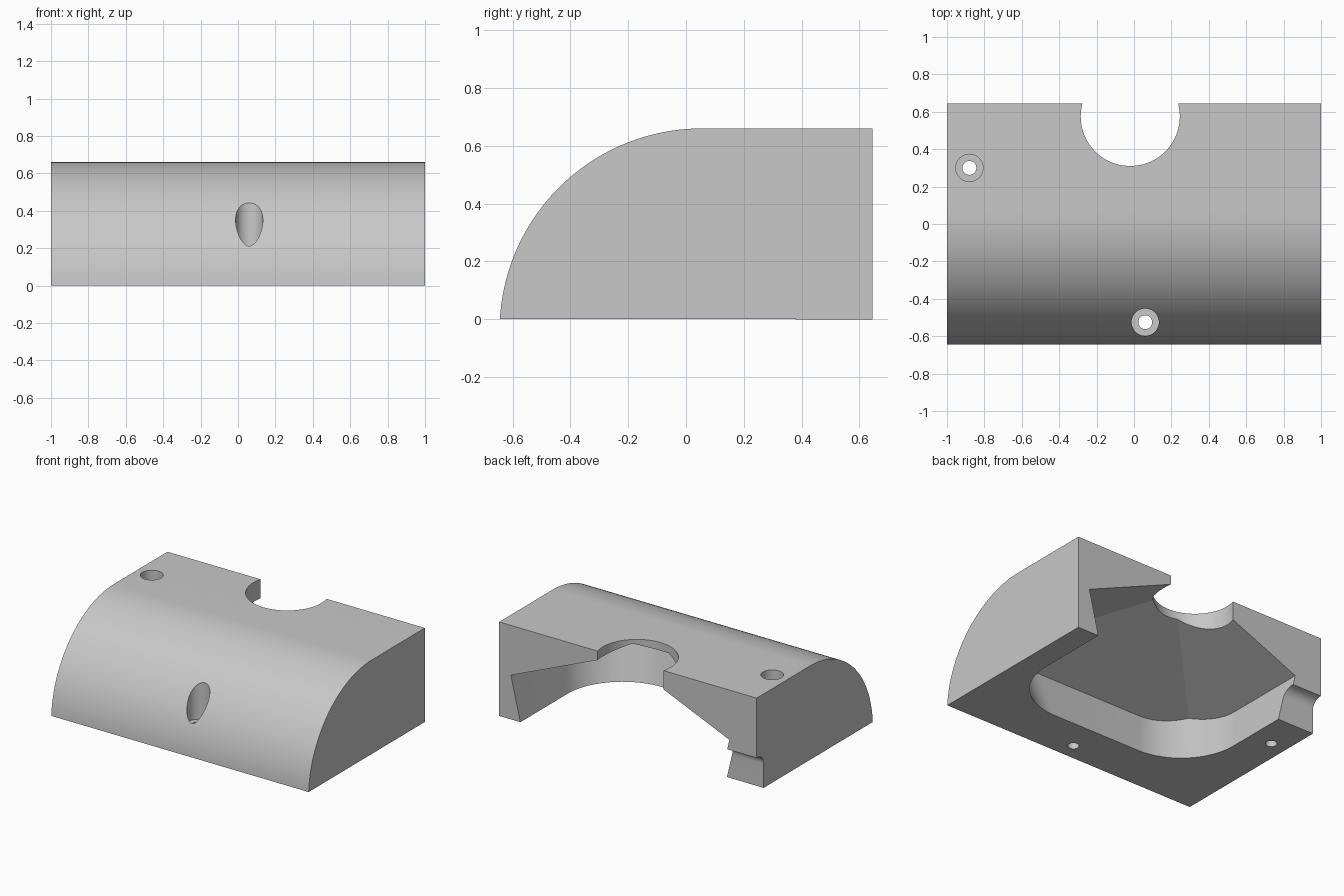
import bpy
import bmesh
from math import sin, cos, pi, radians

cube = bpy.data.objects.get("Cube")
if cube:
    bpy.data.objects.remove(cube, do_unlink=True)

grey = bpy.data.materials.new("plain_grey")
grey.use_nodes = True
grey.diffuse_color = (0.58, 0.58, 0.58, 1)
grey.node_tree.nodes["Principled BSDF"].inputs["Base Color"].default_value = (0.58, 0.58, 0.58, 1)


def arc(cx, cy, r, start, end, steps):
    """Points along a circular arc, angles in degrees."""
    angles = [radians(start + (end - start) * i / steps) for i in range(steps + 1)]
    return [(cx + r * cos(a), cy + r * sin(a)) for a in angles]


def loft(name, rings):
    """Closed solid through rings with equal point counts."""
    bm = bmesh.new()
    loops = [[bm.verts.new(p) for p in ring] for ring in rings]
    n = len(loops[0])
    for low, high in zip(loops, loops[1:]):
        for i in range(n):
            j = (i + 1) % n
            bm.faces.new((low[i], low[j], high[j], high[i]))
    bm.faces.new(loops[0][::-1])
    bm.faces.new(loops[-1])
    bmesh.ops.recalc_face_normals(bm, faces=bm.faces)
    mesh = bpy.data.meshes.new(name)
    bm.to_mesh(mesh)
    bm.free()
    mesh.materials.append(grey)
    obj = bpy.data.objects.new(name, mesh)
    bpy.context.collection.objects.link(obj)
    return obj


def along_x(name, profile, x0, x1):
    return loft(name, [[(x, y, z) for y, z in profile] for x in (x0, x1)])


def along_z(name, profile, z0, z1):
    return loft(name, [[(x, y, z) for x, y in profile] for z in (z0, z1)])


def circle(cx, cy, r, steps=64):
    return arc(cx, cy, r, 0, 360, steps)[:-1]


def combine(obj, tool, operation="DIFFERENCE"):
    """Apply a boolean and discard the helper solid."""
    tool.hide_render = True
    mod = obj.modifiers.new("cut", "BOOLEAN")
    mod.operation = operation
    mod.solver = "EXACT"
    mod.object = tool
    bpy.context.view_layer.update()
    graph = bpy.context.evaluated_depsgraph_get()
    result = bpy.data.meshes.new_from_object(obj.evaluated_get(graph))
    obj.modifiers.clear()
    obj.data = result
    bpy.data.objects.remove(tool, do_unlink=True)


# Block with a rounded front
BACK, TOP = 0.645, 0.66
front = arc(0.055, -0.04, 0.70, 90, 176.72, 56)
body = along_x("curved_housing", [(BACK, 0), (BACK, TOP)] + front, -1, 1)

# Hollow underside: flared walls with round corners under a hipped roof
CX, CY, R = 0.06, 0.47, 0.43


def rounded_square(half, z):
    k = half - R
    points = []
    for sx, sy, a in ((1, 1, 0), (-1, 1, 90), (-1, -1, 180), (1, -1, 270)):
        points += arc(CX + sx * k, CY + sy * k, R, a, a + 90, 20)
    return [(x, y, z) for x, y in points]


def square(half, z):
    return [(CX + sx * half, CY + sy * half, z)
            for sx, sy in ((1, 1), (-1, 1), (-1, -1), (1, -1))]


def wall_half(z):
    return 0.775 + 0.238 * z


def roof_half(z):
    return 0.85 - (z - 0.31) / 0.425


cavity = loft("cavity_cutter", [rounded_square(wall_half(z), z) for z in (-0.1, 0.8)])
roof = loft("roof_cutter", [square(roof_half(z), z) for z in (-0.2, 0.669)])
combine(cavity, roof, "INTERSECT")
combine(body, cavity)

# Round opening through the top at the back edge
combine(body, along_z("opening_cutter", circle(-0.02, 0.575, 0.265, 96), 0.3, 0.9))

# Counterbored screw holes
for x, y in ((-0.88, 0.30), (0.06, -0.525)):
    combine(body, along_z("head_cutter", circle(x, y, 0.073), 0.18, 0.9))
    combine(body, along_z("shank_cutter", circle(x, y, 0.037, 48), -0.1, 0.5))

# Filleted notch low on the back, beside the cavity
notch = arc(0.567 + 0.07, 0.17, 0.07, 180, 90, 12)
notch += [(0.75, 0.24), (0.75, -0.1), (0.567, -0.1)]
combine(body, along_x("notch_cutter", notch, -1.1, -0.6))

# Smooth curves, sharp edges
bpy.ops.object.select_all(action="DESELECT")
body.select_set(True)
bpy.context.view_layer.objects.active = body
bpy.ops.object.shade_smooth_by_angle(angle=radians(20))
